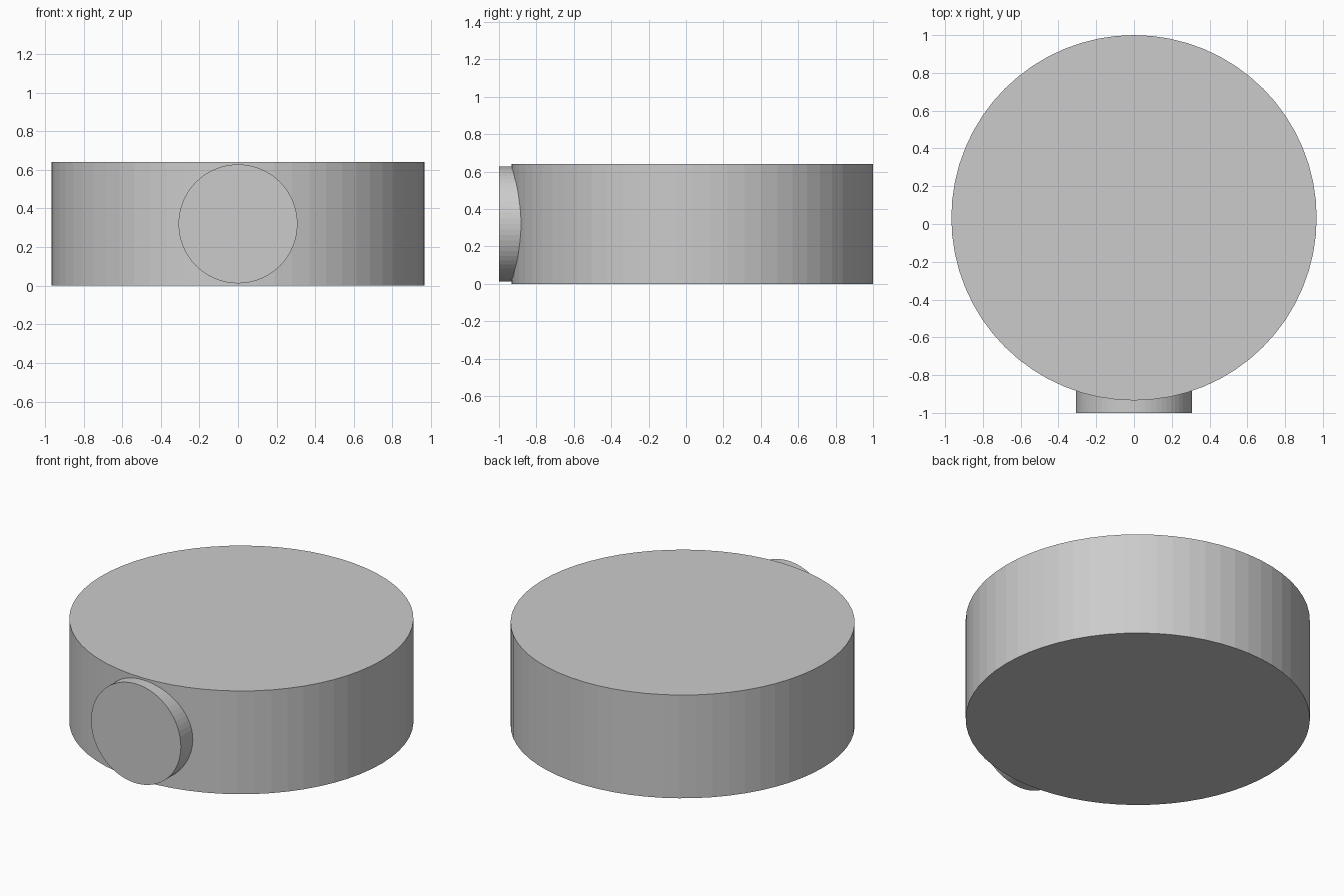
import bpy
import math

if "Cube" in bpy.data.objects:
    bpy.data.objects.remove(bpy.data.objects["Cube"])


def cylinder(name, radius, depth, location, rotation=(0, 0, 0)):
    bpy.ops.mesh.primitive_cylinder_add(
        vertices=64, radius=radius, depth=depth,
        location=location, rotation=rotation)
    obj = bpy.context.object
    obj.name = name
    return obj


HEIGHT = 0.64
RADIUS = 0.967
FRONT = -1.0

# Wide round body standing on the ground
cylinder("round_body", RADIUS, HEIGHT, (0, 1 - RADIUS, HEIGHT / 2))

# Round boss on the front, sunk into the body wall
boss_depth = 0.2
cylinder("front_boss", 0.308, boss_depth,
         (0, FRONT + boss_depth / 2, HEIGHT / 2), (math.pi / 2, 0, 0))
